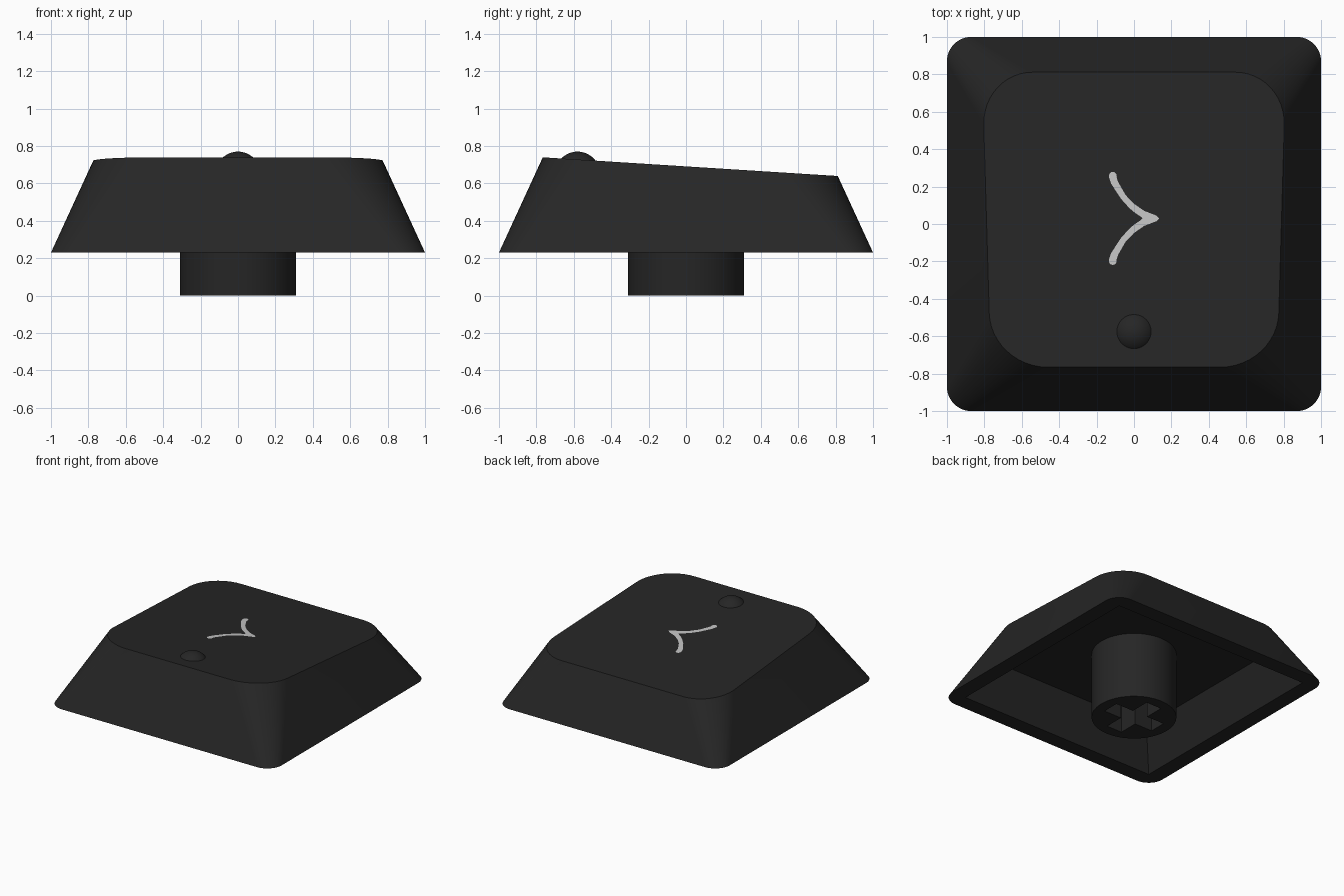
import bpy, bmesh, math
from mathutils import Vector

if "Cube" in bpy.data.objects:
    bpy.data.objects.remove(bpy.data.objects["Cube"])

BASE_Z, CEILING_Z = 0.23, 0.53
SLOPE = 0.0633


def material(name, value):
    m = bpy.data.materials.new(name)
    m.diffuse_color = (value, value, value, 1)
    m.use_nodes = True
    m.node_tree.nodes["Principled BSDF"].inputs["Base Color"].default_value = m.diffuse_color
    return m


dark = material("dark_plastic", 0.019)
pale = material("pale_grey", 0.55)


def top_z(y):
    """Height of the sloping top plane."""
    return 0.691 - SLOPE * y


def finish(bm, name, mat):
    mesh = bpy.data.meshes.new(name)
    bm.to_mesh(mesh)
    bm.free()
    mesh.materials.append(mat)
    ob = bpy.data.objects.new(name, mesh)
    bpy.context.collection.objects.link(ob)
    bpy.ops.object.select_all(action='DESELECT')
    bpy.context.view_layer.objects.active = ob
    ob.select_set(True)
    bpy.ops.object.shade_smooth_by_angle(angle=math.radians(30))
    return ob


def loop(bm, points):
    """Closed ring of vertices and its edges."""
    vs = [bm.verts.new(p) for p in points]
    es = [bm.edges.new((vs[i], vs[(i + 1) % len(vs)])) for i in range(len(vs))]
    return vs, es


def bridge(bm, a, b):
    n = len(a)
    for i in range(n):
        j = (i + 1) % n
        bm.faces.new((a[i], a[j], b[j], b[i]))


def rounded_square(half, r, steps=12):
    pts = []
    for q, (sx, sy) in enumerate([(1, 1), (-1, 1), (-1, -1), (1, -1)]):
        for k in range(steps + 1):
            a = math.pi / 2 * (q + k / steps)
            pts.append(Vector((sx * (half - r) + r * math.cos(a),
                               sy * (half - r) + r * math.sin(a))))
    return pts


# Cap: tapered rounded shell cut by a sloping top, hollow underneath
bm = bmesh.new()
base = rounded_square(1, 0.13)
unit_up = rounded_square(1 - 0.46, 0.13 + 0.34)
top = []
for p, u in zip(base, unit_up):
    d = u - p
    h = (top_z(0) - BASE_Z - SLOPE * p.y) / (1 + SLOPE * d.y)
    q = p + d * h
    top.append((q.x, q.y, BASE_Z + h))
outer, outer_edges = loop(bm, [(p.x, p.y, BASE_Z) for p in base])
upper, _ = loop(bm, top)
bridge(bm, outer, upper)
bm.faces.new(upper)

# Cavity with sharp corners and a flat ceiling
square = [(1, 1), (-1, 1), (-1, -1), (1, -1)]
opening, opening_edges = loop(bm, [(x * 0.875, y * 0.875, BASE_Z) for x, y in square])
ceiling, _ = loop(bm, [(x * 0.737, y * 0.737, CEILING_Z) for x, y in square])
bridge(bm, opening, ceiling)
bm.faces.new(ceiling)
bmesh.ops.triangle_fill(bm, edges=outer_edges + opening_edges, use_beauty=True,
                        normal=(0, 0, -1))
bmesh.ops.recalc_face_normals(bm, faces=bm.faces)
finish(bm, "cap", dark)

# Stem: round post with a cross-shaped socket
bm = bmesh.new()
n = 64
ring = [(0.31 * math.cos(2 * math.pi * i / n), 0.31 * math.sin(2 * math.pi * i / n))
        for i in range(n)]
low, low_edges = loop(bm, [(x, y, 0) for x, y in ring])
high, _ = loop(bm, [(x, y, CEILING_Z) for x, y in ring])
bridge(bm, low, high)
bm.faces.new(high)
L, W = 0.225, 0.068
cross = []
for q in range(4):
    c, s = round(math.cos(q * math.pi / 2)), round(math.sin(q * math.pi / 2))
    cross += [(x * c - y * s, x * s + y * c) for x, y in [(L, -W), (L, W), (W, W)]]
mouth, mouth_edges = loop(bm, [(x, y, 0) for x, y in cross])
deep, _ = loop(bm, [(x, y, 0.42) for x, y in cross])
bridge(bm, mouth, deep)
bm.faces.new(deep)
bmesh.ops.triangle_fill(bm, edges=low_edges + mouth_edges, use_beauty=True,
                        normal=(0, 0, -1))
bmesh.ops.recalc_face_normals(bm, faces=bm.faces)
finish(bm, "stem", dark)

# Raised touch bump: spherical cap on the top
bm = bmesh.new()
bmesh.ops.create_uvsphere(bm, u_segments=48, v_segments=32, radius=0.12)
bmesh.ops.translate(bm, verts=bm.verts, vec=(0, -0.58, 0.65))
bmesh.ops.bisect_plane(bm, geom=bm.verts[:] + bm.edges[:] + bm.faces[:],
                       plane_co=(0, 0, top_z(0) - 0.002),
                       plane_no=(0, SLOPE, 1), clear_inner=True)
finish(bm, "touch_bump", dark)

# Painted arrowhead: two mirrored curved strokes as a thin plate
bm = bmesh.new()
MID = 0.03
outside = [(-0.105, 0.255), (-0.085, 0.225), (-0.045, 0.155), (0.0, 0.108),
           (0.055, 0.07), (0.12, 0.045), (0.135, MID)]
inside = [(-0.125, 0.215), (-0.105, 0.19), (-0.07, 0.135), (-0.025, 0.085),
          (0.005, 0.06), (0.035, 0.04), (0.045, MID)]
outside[0], inside[0] = (-0.093, 0.25), (-0.134, 0.25)
inside[1] = (-0.122, 0.215)
# Rounded stroke end
tip = [(-0.1135 + 0.0215 * math.cos(a), 0.255 + 0.024 * math.sin(a))
       for a in [math.pi * k / 8 for k in range(9)]]


def plate_vert(x, y):
    return bm.verts.new((x, y, top_z(y) + 0.003))


for side in (1, -1):
    flip = lambda p: (p[0], MID + side * (p[1] - MID))
    a = [plate_vert(*flip(p)) for p in outside]
    b = [plate_vert(*flip(p)) for p in inside]
    for i in range(len(a) - 1):
        bm.faces.new((a[i], a[i + 1], b[i + 1], b[i]))
    bm.faces.new([a[0]] + [plate_vert(*flip(p)) for p in tip] + [b[0]])
bmesh.ops.remove_doubles(bm, verts=bm.verts, dist=0.0005)
bmesh.ops.recalc_face_normals(bm, faces=bm.faces)
for f in bm.faces:
    f.normal_update()
    if f.normal.z < 0:
        f.normal_flip()
finish(bm, "painted_arrowhead", pale)
